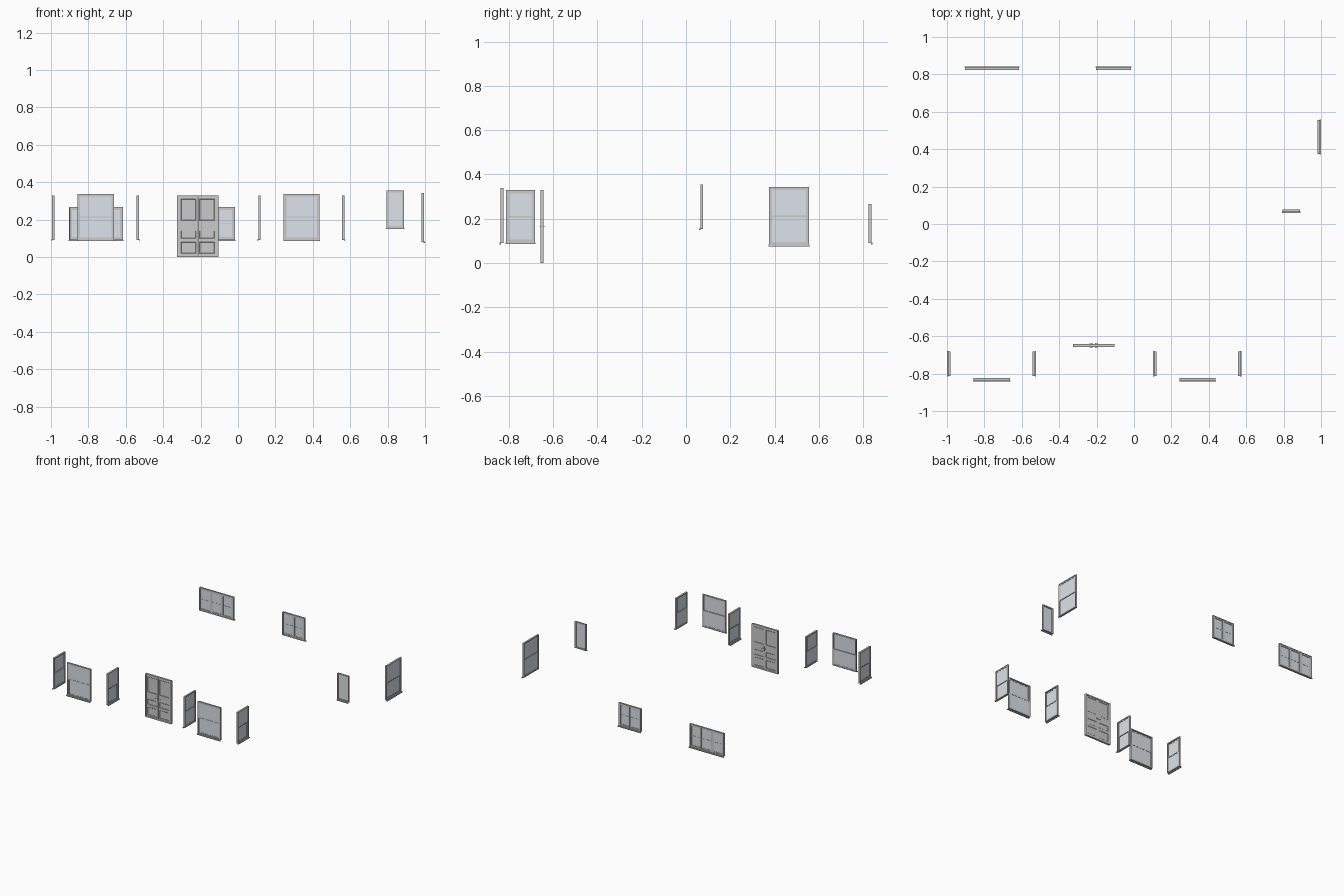
import bpy, bmesh
from math import radians
from mathutils import Matrix, Vector

if "Cube" in bpy.data.objects:
    bpy.data.objects.remove(bpy.data.objects["Cube"])

glass_mat = bpy.data.materials.new("pale_glass")
glass_mat.diffuse_color = (0.72, 0.77, 0.82, 1)
glass_mat.use_nodes = True
glass_mat.node_tree.nodes["Principled BSDF"].inputs["Base Color"].default_value = glass_mat.diffuse_color


def box(bm, x0, x1, y0, y1, z0, z1):
    m = Matrix.Translation(((x0 + x1) / 2, (y0 + y1) / 2, (z0 + z1) / 2)) @ \
        Matrix.Diagonal((x1 - x0, y1 - y0, z1 - z0, 1))
    bmesh.ops.create_cube(bm, size=1, matrix=m)


def ring(bm, x0, x1, y0, y1, z0, z1, t):
    """Mitred rectangular frame with bar width t."""
    def loop(y, i):
        return [bm.verts.new((x, y, z)) for x, z in
                ((x0 + i, z0 + i), (x1 - i, z0 + i), (x1 - i, z1 - i), (x0 + i, z1 - i))]
    loops = [loop(y0, 0), loop(y0, t), loop(y1, t), loop(y1, 0)]
    for a, b in zip(loops, loops[1:] + loops[:1]):
        for k in range(4):
            j = (k + 1) % 4
            bm.faces.new((a[k], a[j], b[j], b[k]))


def finish(bm, name, place, mat=None):
    bmesh.ops.recalc_face_normals(bm, faces=bm.faces)
    me = bpy.data.meshes.new(name)
    bm.to_mesh(me)
    bm.free()
    ob = bpy.data.objects.new(name, me)
    ob.matrix_world = place
    bpy.context.collection.objects.link(ob)
    if mat:
        me.materials.append(mat)
    return ob


def window(name, x, y, turn, w, z0, z1, kind, cols=1):
    """Local -y is the outside; turn rotates the window about z."""
    place = Matrix.Translation((x, y, 0)) @ Matrix.Rotation(radians(turn), 4, 'Z')
    h, d, t = w / 2, 0.0065, 0.007
    # outer frame and projecting sill
    bm = bmesh.new()
    ring(bm, -h + .002, h - .002, -d, d, z0 + .005, z1, t)
    finish(bm, name + "_frame", place)
    bm = bmesh.new()
    box(bm, -h, h, -0.013, -d + .001, z0, z0 + .007)
    finish(bm, name + "_sill", place)
    sash, glass = bmesh.new(), bmesh.new()
    a, b, lo, hi = -h + .002 + t, h - .002 - t, z0 + .005 + t, z1 - t

    def leaf(x0, x1, y0, y1, s0, s1, bar):
        ring(sash, x0, x1, y0, y1, s0, s1, bar)
        m = (y0 + y1) / 2
        box(glass, x0 + bar, x1 - bar, m - .0007, m + .0007, s0 + bar, s1 - bar)

    if kind == "hung":      # upper sash outside, lower sash inside
        mid = (lo + hi) / 2
        leaf(a, b, -.0045, 0, mid - .004, hi, .007)
        leaf(a, b, 0, .0045, lo, mid + .004, .007)
    elif kind == "casement":  # row of sashes with a thin glazing bar
        step = (b - a) / cols
        for i in range(cols):
            x0, x1 = a + i * step, a + (i + 1) * step
            leaf(x0 + .0005, x1 - .0005, -.0045, .0045, lo, hi, .0095)
            mid = (lo + hi) / 2
            box(sash, x0 + .009, x1 - .009, -.002, .002, mid - .002, mid + .002)
    else:                   # fixed single pane
        leaf(a, b, -.0035, .0035, lo, hi, .004)
    finish(sash, name + "_sash", place)
    finish(glass, name + "_glass", place, glass_mat)


# two front bays: large front window with a narrow window on each side
window("left_bay_window", -.7605, -.83, 0, .201, .085, .338, "hung")
window("right_bay_window", .3405, -.83, 0, .196, .085, .338, "hung")
for n, x, turn in (("left_bay_outer", -.987, -90), ("left_bay_inner", -.536, 90),
                   ("right_bay_inner", .115, -90), ("right_bay_outer", .562, 90)):
    window(n + "_window", x, -.747, turn, .136, .087, .329, "hung")

# right wall, recessed front wall and rear wall windows
window("right_wall_window", .987, .465, 90, .186, .076, .343, "hung")
window("small_window", .84, .071, 0, .098, .149, .355, "fixed")
window("rear_wide_window", -.759, .83, 180, .294, .085, .267, "casement", 3)
window("rear_narrow_window", -.109, .83, 180, .192, .085, .267, "casement", 2)

# double entrance door
place = Matrix.Translation((-.215, -.65, 0))
bm = bmesh.new()
ring(bm, -.11, .11, -.0075, .0075, 0, .33, .01)
finish(bm, "door_frame", place)
for side, label in ((-1, "left"), (1, "right")):
    x0, x1 = sorted((side * .0005, side * .1))
    bm = bmesh.new()
    box(bm, x0, x1, -.005, .005, .01, .32)
    # recessed panels on both faces
    for z in (.09, .15, .185):
        bmesh.ops.bisect_plane(bm, geom=bm.verts[:] + bm.edges[:] + bm.faces[:],
                               plane_co=(0, 0, z), plane_no=(0, 0, 1))
    bm.normal_update()
    for f in [f for f in bm.faces if abs(f.normal.y) > .9]:
        n = f.normal.copy()
        z = f.calc_center_median().z
        if .15 < z < .185:
            continue
        bmesh.ops.inset_region(bm, faces=[f], thickness=.014)
        bmesh.ops.inset_region(bm, faces=[f], thickness=.003)
        bmesh.ops.translate(bm, verts=f.verts, vec=-n * .0015)
    finish(bm, label + "_door_leaf", place)
    # lever handles with back plates, inside and outside
    bm = bmesh.new()
    for face in (-1, 1):
        def slab(xa, xb, ya, yb, za, zb):
            xs, ys = sorted((side * xa, side * xb)), sorted((face * ya, face * yb))
            box(bm, *xs, *ys, za, zb)
        slab(.005, .010, .005, .0065, .148, .182)
        slab(.006, .009, .0065, .012, .163, .166)
        slab(.006, .023, .010, .0125, .163, .166)
    finish(bm, label + "_door_handles", place)
